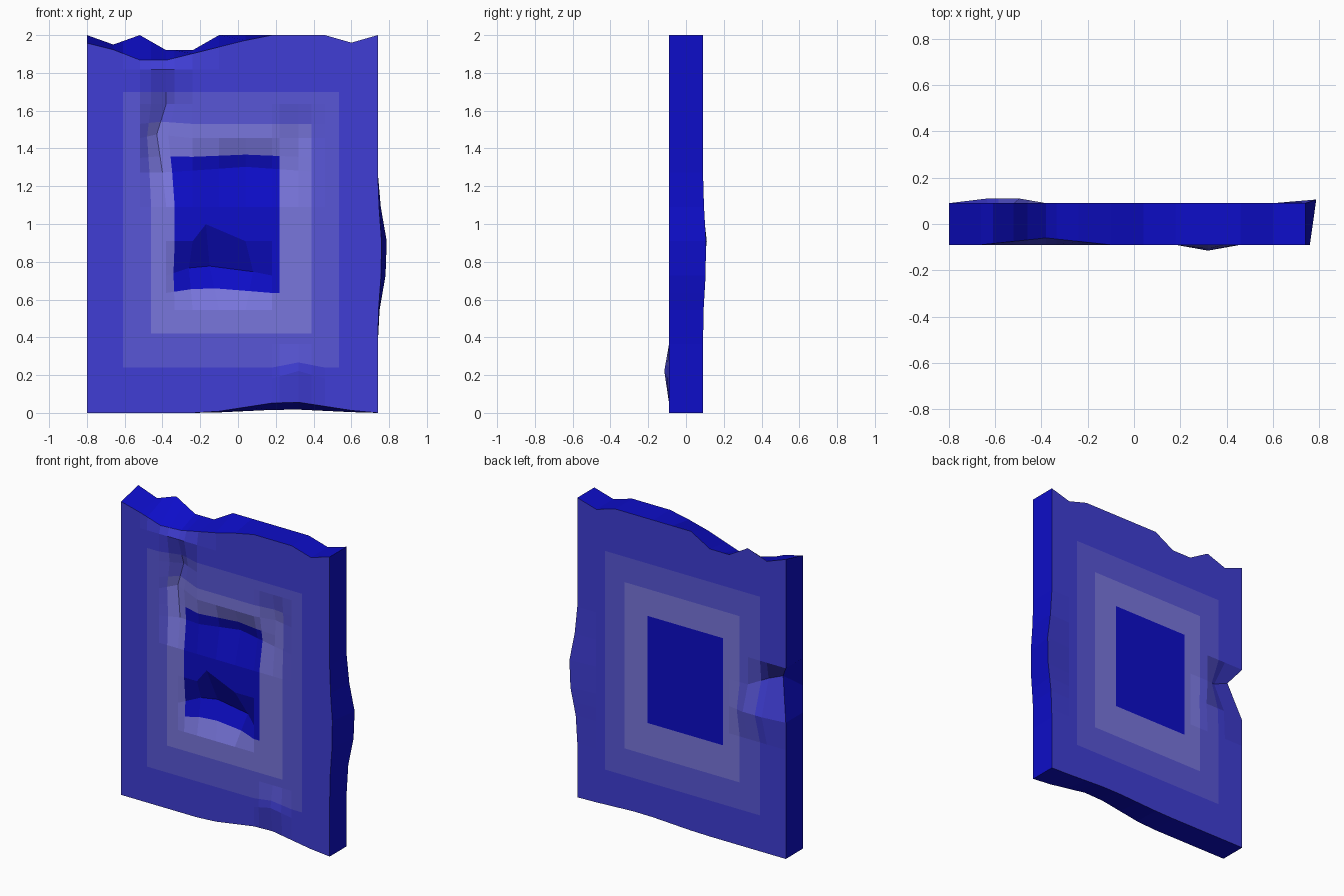
import bpy, bmesh

if "Cube" in bpy.data.objects:
    bpy.data.objects.remove(bpy.data.objects["Cube"])

# flat colours, from outer border to centre
COLORS = {"border blue": (0.05, 0.047, 0.66), "middle ring blue": (0.098, 0.093, 0.67),
          "inner ring pale blue": (0.19, 0.18, 0.72), "deep blue": (0.004, 0.004, 0.58)}

X0, X1, H, T, N = -0.80, 0.74, 2.0, 0.09, 11

# colour ring limits, shared by front and back: x low, x high, z low, z high
RINGS = [(-.61, .535, .24, 1.70), (-.46, .39, .42, 1.53), (-.335, .22, .635, 1.35)]

# single knocked-in points on the coarse front grid: column, row, move x, y, z
FRONT_DENTS = [(3, 8, -.05, .07, .02), (3, 7, -.02, .05, 0), (5, 5, -.07, 0, .09),
               (4, 4, -.02, .07, .04), (5, 4, -.05, .09, .05), (6, 4, .04, .08, .02),
               (8, 1, 0, -.025, .04)]


def tent(v, mid, half):
    """1 at mid, falling straight to 0 at half away."""
    return max(0, 1 - abs(v - mid) / half)


def coarse_move(front, c, r):
    """Move of one coarse grid point."""
    x = y = z = 0
    if r == N:  # broken top edge
        z -= .04 * (c == N - 1)
        if front:
            z -= .14 * tent(c, 2.8, 4) + .02 * tent(c, 2, 1)
            y += .03 * tent(c, 3, 2)
        else:
            z -= .09 * tent(c, 3.5, 1.5) + .05 * (c == 1)
            z -= .04 * tent(c, 3.5, 1)
    if r == 0:  # lifted bottom edge
        z += (.065 if front else .02) * tent(c, 7.6, 3)
    if c == N:  # right edge bulge, mostly at the back
        k = tent(r, 4.6, 1.9)
        x += (.025 if front else .06) * k
        y += 0 if front else .02 * k
    if front:
        # groove above the centre and hollow at the upper left
        y += .06 * tent(r, 7, 1) * tent(c, 6, 3)
        z += .03 * tent(r, 7, 1) * tent(c, 6, 3)
        y += .06 * (c == 3 and r == 9) + .03 * (c == 8 and r == 8)
        for dc, dr, dx, dy, dz in FRONT_DENTS:
            if (dc, dr) == (c, r):
                x, y, z = x + dx, y + dy, z + dz
    elif r == 6 and c < 2:  # chip in the left edge of the back
        x, y, z = .065 / (c + 1), -.065, .09 / (c + 1)
    elif r == 5 and 0 < c < 3:
        x, y = .025, .02
    return x, y, z


MOVES = {(f, c, r): coarse_move(f, c, r)
         for f in (True, False) for c in range(N + 1) for r in range(N + 1)}


def dent(front, x, z):
    """Blend the moves of the four surrounding coarse grid points."""
    u, w = (x - X0) / (X1 - X0) * N, z / H * N
    i, j = min(int(u + 1e-6), N - 1), min(int(w + 1e-6), N - 1)
    fu, fw = u - i, w - j
    out = [0, 0, 0]
    for a in (0, 1):
        for b in (0, 1):
            k = (fu if a else 1 - fu) * (fw if b else 1 - fw)
            for n, d in enumerate(MOVES[front, i + a, j + b]):
                out[n] += k * d
    return out


def make_lines(lo, hi, extra):
    """Coarse grid lines plus the ring limits."""
    return sorted([lo + (hi - lo) * i / N for i in range(N + 1)] + extra)


xs = make_lines(X0, X1, [v for r in RINGS for v in r[:2]])
zs = make_lines(0, H, [v for r in RINGS for v in r[2:]])
nx, nz = len(xs) - 1, len(zs) - 1
bm = bmesh.new()


def panel(front):
    """One large face of the slab, coloured by ring."""
    g = []
    for x in xs:
        col = []
        for z in zs:
            d = dent(front, x, z)
            col.append(bm.verts.new((x + d[0], (-T if front else T) + d[1], z + d[2])))
        g.append(col)
    for i in range(nx):
        for j in range(nz):
            q = [g[i][j], g[i + 1][j], g[i + 1][j + 1], g[i][j + 1]]
            f = bm.faces.new(q if front else q[::-1])
            cx, cz = (xs[i] + xs[i + 1]) / 2, (zs[j] + zs[j + 1]) / 2
            f.material_index = sum(r[0] < cx < r[1] and r[2] < cz < r[3] for r in RINGS)
    return g


F, B = panel(True), panel(False)

# deep blue rim joining the two panels
loop = ([(i, 0) for i in range(nx)] + [(nx, j) for j in range(nz)] +
        [(i, nz) for i in range(nx, 0, -1)] + [(0, j) for j in range(nz, 0, -1)])
for (a, b), (c, d) in zip(loop, loop[1:] + loop[:1]):
    bm.faces.new((F[a][b], B[a][b], B[c][d], F[c][d])).material_index = 3

bmesh.ops.recalc_face_normals(bm, faces=bm.faces)
mesh = bpy.data.meshes.new("dented_slab")
bm.to_mesh(mesh)
bm.free()
for name, rgb in COLORS.items():
    m = bpy.data.materials.new(name)
    m.diffuse_color = (*rgb, 1)
    m.use_nodes = True
    m.node_tree.nodes["Principled BSDF"].inputs["Base Color"].default_value = m.diffuse_color
    mesh.materials.append(m)
slab = bpy.data.objects.new("dented_slab", mesh)
bpy.context.collection.objects.link(slab)
